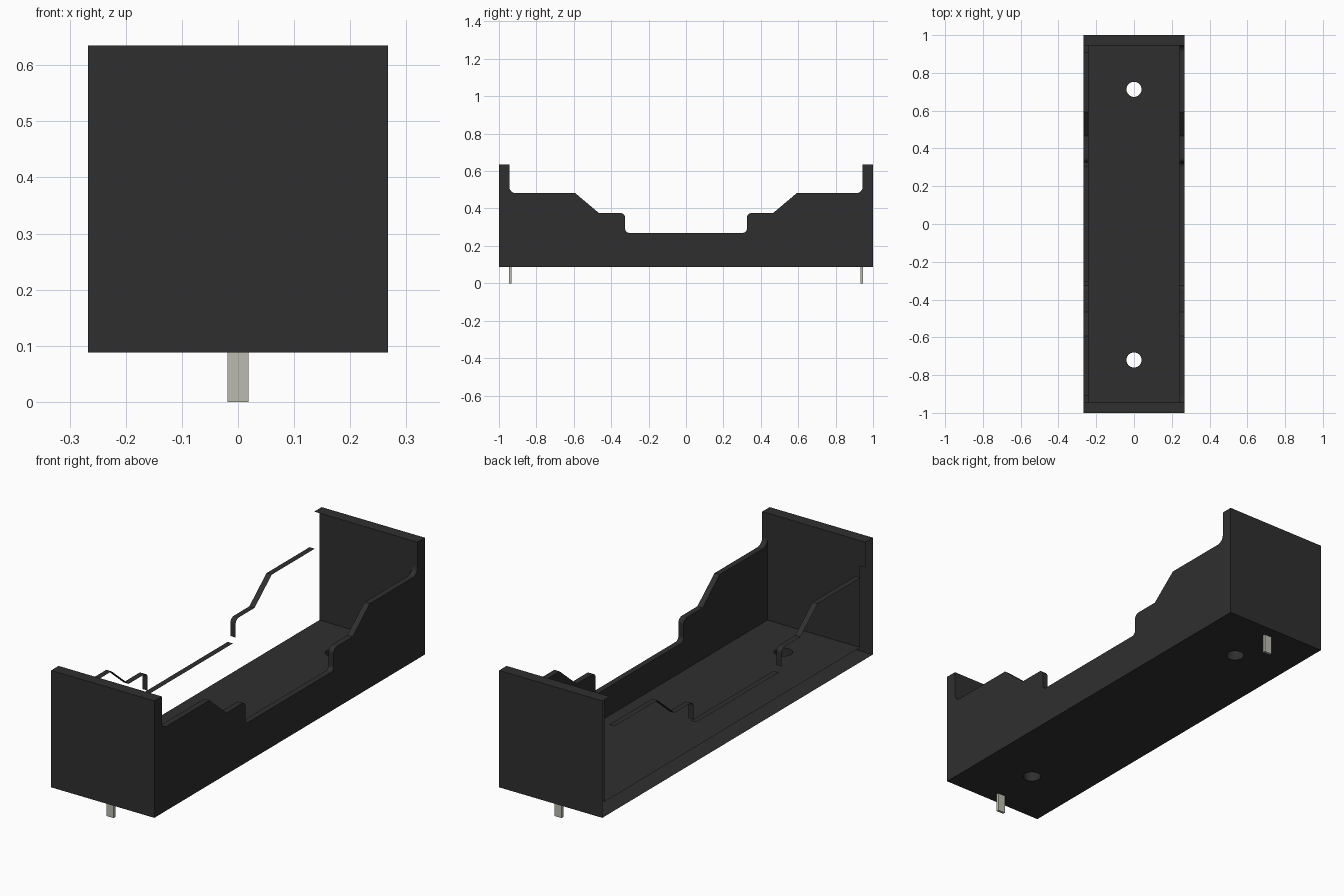
import bpy, bmesh, math
from mathutils import Vector

cube = bpy.data.objects.get("Cube")
if cube:
    bpy.data.objects.remove(cube, do_unlink=True)


def material(name, rgb):
    m = bpy.data.materials.new(name)
    m.use_nodes = True
    m.diffuse_color = (*rgb, 1)
    m.node_tree.nodes["Principled BSDF"].inputs["Base Color"].default_value = (*rgb, 1)
    return m


black = material("black plastic", (0.028, 0.028, 0.028))
metal = material("tin plated metal", (0.5, 0.5, 0.43))


def finish(bm, name, mat):
    mesh = bpy.data.meshes.new(name)
    bm.to_mesh(mesh)
    bm.free()
    obj = bpy.data.objects.new(name, mesh)
    mesh.materials.append(mat)
    bpy.context.collection.objects.link(obj)
    bpy.ops.object.select_all(action='DESELECT')
    obj.select_set(True)
    bpy.context.view_layer.objects.active = obj
    bpy.ops.object.shade_smooth_by_angle(angle=math.radians(25))
    return obj


def face(bm, pts, normal):
    """Add a face that looks along the given direction."""
    f = bm.faces.new([bm.verts.new(p) for p in pts])
    f.normal_update()
    if f.normal.dot(Vector(normal)) < 0:
        f.normal_flip()


def arc(cy, cz, r, a0, a1, n=6):
    return [(cy + r * math.cos(math.radians(a0 + (a1 - a0) * i / n)),
             cz + r * math.sin(math.radians(a0 + (a1 - a0) * i / n))) for i in range(n + 1)]


# Main sizes
W, WI = 0.267, 0.24            # outer and inner half width
L, LI = 1.0, 0.945             # outer and inner half length
Z0, ZF, ZT = 0.088, 0.135, 0.635   # underside, floor, top of the ends
HOLES, HOLE_R = (-0.72, 0.713), 0.04

# Half of the stepped side wall top, from the middle to the +y end
low_fillet = arc(0.305, 0.29, 0.02, -90, 0)
step_round = arc(0.35, 0.35, 0.025, 180, 90)
end_fillet = arc(0.91, 0.515, 0.035, -90, 0)
half = low_fillet + step_round + [(0.465, 0.375), (0.592, 0.482)]
half = [(y, max(z, 0.27)) for y, z in half] + [(y, z + 0.002) for y, z in end_fillet]
half.append((LI, ZT))
profile = [(-y, z) for y, z in reversed(half)] + half


def in_fillet(y, z):
    """Concave corners of the wall top."""
    return (0.305 < y < 0.326 and z < 0.29) or (0.91 < y < LI and z < 0.517)


# Body shell
bm = bmesh.new()

# End walls
for s in (-1, 1):
    face(bm, [(-W, s * L, Z0), (W, s * L, Z0), (W, s * L, ZT), (-W, s * L, ZT)], (0, s, 0))
    face(bm, [(-W, s * L, ZT), (W, s * L, ZT), (W, s * LI, ZT), (-W, s * LI, ZT)], (0, 0, 1))
    face(bm, [(-WI, s * LI, ZF), (WI, s * LI, ZF), (WI, s * LI, ZT), (-WI, s * LI, ZT)], (0, -s, 0))

# Left side wall, outer and inner skins
outer = [(-L, ZT)] + profile + [(L, ZT), (L, Z0), (-L, Z0)]
face(bm, [(W, y, z) for y, z in outer], (1, 0, 0))
inner = profile + [(LI, ZF), (-LI, ZF)]
face(bm, [(WI, y, z) for y, z in inner], (-1, 0, 0))

# Wall top rims: complete on the left, open side keeps only the main rim strips
for s in (-1, 1):
    for (y0, z0), (y1, z1) in zip(profile, profile[1:]):
        my, mz = (y0 + y1) / 2, (z0 + z1) / 2
        if s < 0 and (in_fillet(abs(my), mz) or (my > 0.94 and mz > 0.5)):
            continue
        face(bm, [(s * WI, y0, z0), (s * W, y0, z0), (s * W, y1, z1), (s * WI, y1, z1)],
             (0, z0 - z1, y1 - y0))
finish(bm, "holder_walls", black)


# Floor and underside plates with two round screw holes
def ring(y, z, n=32):
    return [(HOLE_R * math.cos(2 * math.pi * i / n), y + HOLE_R * math.sin(2 * math.pi * i / n), z)
            for i in range(n)]


def holed_plate(name, w, l, z, up):
    bm = bmesh.new()
    loops = [[(-w, -l, z), (w, -l, z), (w, l, z), (-w, l, z)]] + [ring(y, z) for y in HOLES]
    edges = []
    for pts in loops:
        vs = [bm.verts.new(p) for p in pts]
        edges += [bm.edges.new((vs[i], vs[(i + 1) % len(vs)])) for i in range(len(vs))]
    bmesh.ops.triangle_fill(bm, use_beauty=True, use_dissolve=False, edges=edges, normal=(0, 0, up))
    for f in bm.faces:
        f.normal_update()
        if f.normal.z * up < 0:
            f.normal_flip()
    finish(bm, name, black)


holed_plate("floor", WI, LI, ZF, 1)
holed_plate("underside", W, L, Z0, -1)

# Screw hole walls
bm = bmesh.new()
for y in HOLES:
    lo, hi = ring(y, Z0), ring(y, ZF)
    for i in range(len(lo)):
        j = (i + 1) % len(lo)
        mid = (Vector(lo[i]) + Vector(lo[j])) / 2
        face(bm, [lo[i], lo[j], hi[j], hi[i]], (-mid.x, y - mid.y, 0))
bmesh.ops.remove_doubles(bm, verts=bm.verts, dist=1e-5)
finish(bm, "screw_holes", black)

# Solder pins
for name, s in (("front_pin", -1), ("back_pin", 1)):
    bm = bmesh.new()
    bmesh.ops.create_cube(bm, size=1)
    for v in bm.verts:
        v.co = (v.co.x * 0.038, v.co.y * 0.012 + s * 0.94, (v.co.z + 0.5) * 0.09)
    finish(bm, name, metal)
